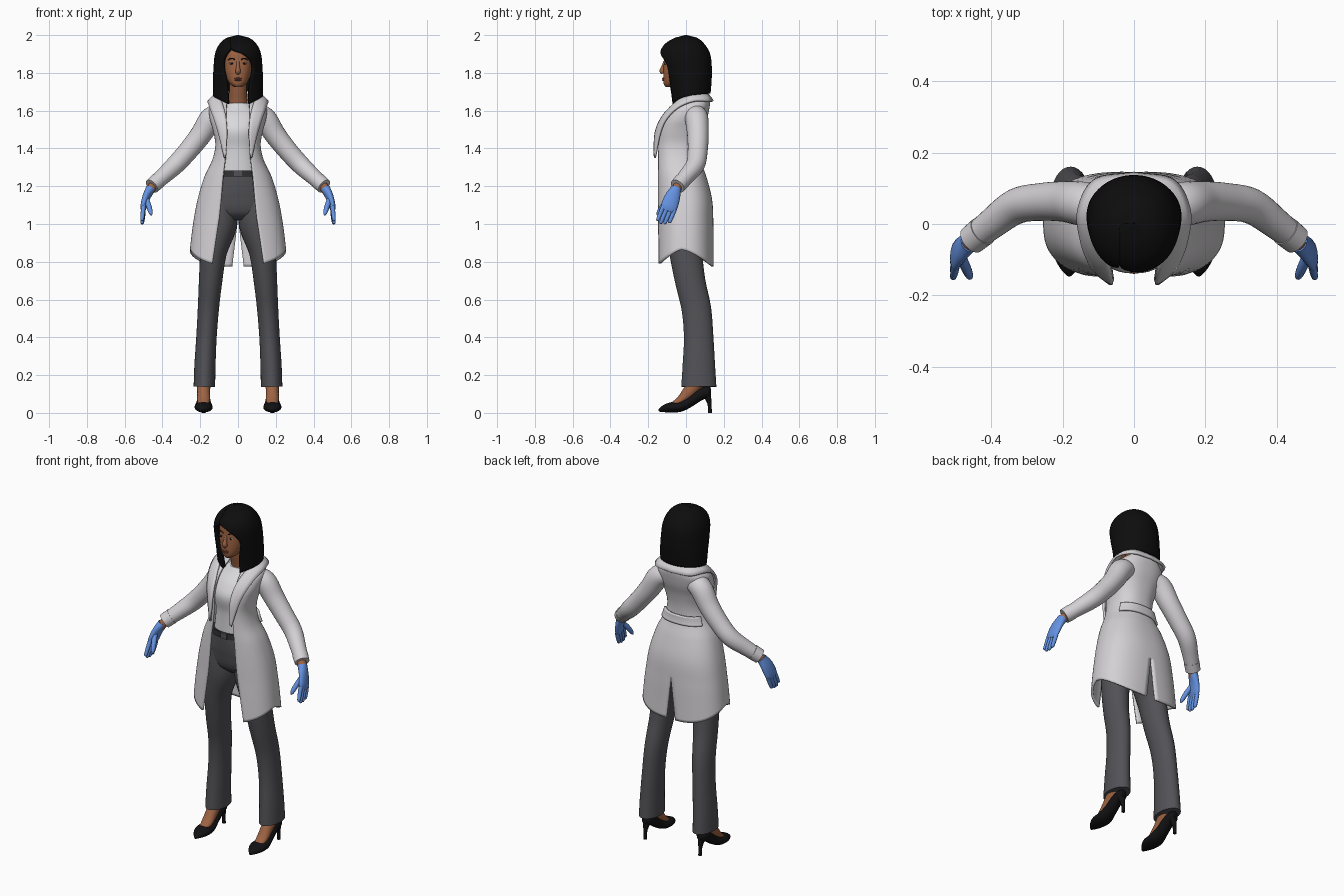
import bpy, bmesh
from math import sin, cos, pi, asin, copysign
from mathutils import Vector

if "Cube" in bpy.data.objects:
    bpy.data.objects.remove(bpy.data.objects["Cube"])


def material(name, r, g, b):
    m = bpy.data.materials.new(name)
    m.use_nodes = True
    m.diffuse_color = (r, g, b, 1)
    shader = next(n for n in m.node_tree.nodes if n.type == 'BSDF_PRINCIPLED')
    shader.inputs["Base Color"].default_value = (r, g, b, 1)
    shader.inputs["Roughness"].default_value = 0.8
    return m


HAIR = material("black hair", .004, .004, .004)
SHOE = material("black leather", .006, .006, .007)
SKIN = material("brown skin", .34, .125, .055)
LIPS = material("lip brown", .24, .07, .045)
EYE = material("eye white", .42, .42, .44)
COAT = material("coat white", .66, .64, .66)
SHIRT = material("shirt white", .7, .69, .71)
GREY = material("trouser grey", .085, .085, .095)
BELT = material("belt dark", .03, .03, .033)
GLOVE = material("glove blue", .13, .29, .76)


def at(rows, t):
    """Smooth interpolation in a table whose first column is the key."""
    n = len(rows)
    i = max(0, min(n - 2, sum(r[0] <= t for r in rows) - 1))
    a, b, p, q = rows[i], rows[i + 1], rows[max(i - 1, 0)], rows[min(i + 2, n - 1)]
    h = b[0] - a[0]
    s = min(1, max(0, (t - a[0]) / h))
    out = []
    for k in range(1, len(a)):
        m0 = (b[k] - p[k]) / (b[0] - p[0]) * h
        m1 = (q[k] - a[k]) / (q[0] - a[0]) * h
        d = b[k] - a[k]
        out.append(a[k] + s * (m0 + s * (3 * d - 2 * m0 - m1 + s * (m0 + m1 - 2 * d))))
    return out


def finish(o, mat, mirror=False, thick=0, offset=-1, angle=.8):
    o.data.materials.append(mat)
    bpy.ops.object.select_all(action='DESELECT')
    o.select_set(True)
    bpy.context.view_layer.objects.active = o
    bpy.ops.object.shade_smooth_by_angle(angle=angle)
    if mirror:
        o.modifiers.new("mirror", 'MIRROR')
    if thick:
        m = o.modifiers.new("thickness", 'SOLIDIFY')
        m.thickness, m.offset = thick, offset
    return o


def skin_grid(name, mat, grid, closed=False, **kw):
    """Faces over a grid of points; closed grids wrap round and are capped."""
    bm = bmesh.new()
    vs = [[bm.verts.new(p) for p in row] for row in grid]
    n = len(vs[0])
    for r, s in zip(vs, vs[1:]):
        for j in range(n if closed else n - 1):
            k = (j + 1) % n
            bm.faces.new((r[j], r[k], s[k], s[j]))
    if closed:
        bm.faces.new(vs[0])
        bm.faces.new(vs[-1])
        bmesh.ops.recalc_face_normals(bm, faces=bm.faces)
    me = bpy.data.meshes.new(name)
    bm.to_mesh(me)
    bm.free()
    o = bpy.data.objects.new(name, me)
    bpy.context.collection.objects.link(o)
    return finish(o, mat, **kw)


def power(v, e):
    return copysign(abs(v) ** e, v)


def oval(row, a, e):
    """Point on a body section (width, front, back); angle 0 is the back."""
    w, f, b = row[:3]
    return w * power(sin(a), e), (f + b) / 2 + (b - f) / 2 * power(cos(a), e)


def loft(name, mat, rows, e=.9, n=40, steps=28, **kw):
    lo, hi = rows[0][0], rows[-1][0]
    grid = []
    for i in range(steps + 1):
        z = hi + (lo - hi) * i / steps
        row = at(rows, z)
        grid.append([(*oval(row, 2 * pi * j / n, e), z) for j in range(n)])
    return skin_grid(name, mat, grid, True, **kw)


def front_angle(x, w, e):
    return pi - copysign(asin(min(1, abs(x) / w) ** (1 / e)), x)


def shell(name, mat, rows, top, hem, start, end, e=.85, nu=40, nz=40, bias=1, gap=lambda z: 0, **kw):
    """Open garment wall running from angle start(z) to end(z)."""
    grid = []
    for i in range(nz + 1):
        line = []
        for j in range(nu + 1):
            u = j / nu
            z = top + (hem(u) - top) * (i / nz) ** bias
            row = at(rows, z)
            x, y = oval(row, start(z, row[0]) * (1 - u) + end(z, row[0]) * u, e)
            g = gap(z)
            line.append((g + x * (1 - g / row[0]), y, z))
        grid.append(line)
    return skin_grid(name, mat, grid, **kw)


def tube(name, mat, pts, side=(0, 1, 0), n=20, sub=5, **kw):
    """Sweep an ellipse along points (x, y, z, radius along side, other radius)."""
    rows = [(i, *p[:4], p[-1]) for i, p in enumerate(pts)]
    samples = [at(rows, i / sub) for i in range((len(rows) - 1) * sub + 1)]
    c = [Vector(s[:3]) for s in samples]
    grid = []
    for i, s in enumerate(samples):
        t = (c[min(i + 1, len(c) - 1)] - c[max(i - 1, 0)]).normalized()
        u = Vector(side)
        u = (u - t * u.dot(t)).normalized()
        v = t.cross(u)
        grid.append([c[i] + u * s[3] * cos(2 * pi * k / n) + v * s[4] * sin(2 * pi * k / n) for k in range(n)])
    return skin_grid(name, mat, grid, True, **kw)


def ball(name, mat, loc, scale, mirror=False):
    bpy.ops.mesh.primitive_uv_sphere_add(segments=20, ring_count=12, radius=1)
    o = bpy.context.object
    o.name = name
    for v in o.data.vertices:
        v.co = Vector(loc) + v.co * Vector(scale)
    return finish(o, mat, mirror)


# Head and neck: height, half width, front, back
HEAD = [(1.725, .02, -.108, -.04), (1.74, .042, -.118, 0), (1.77, .06, -.12, .03),
        (1.81, .073, -.12, .06), (1.86, .08, -.117, .08), (1.92, .077, -.11, .085),
        (1.96, .055, -.08, .06), (1.975, .02, -.03, .03)]
loft("head", SKIN, HEAD)
tube("neck", SKIN, [(0, .035, 1.58, .06), (0, .02, 1.65, .05), (0, 0, 1.72, .046), (0, -.01, 1.78, .046)])
tube("nose", SKIN, [(0, -.112, 1.86, .008), (0, -.12, 1.835, .009), (0, -.126, 1.812, .014),
                    (0, -.119, 1.799, .012)], side=(1, 0, 0))


def face_y(x, z):
    row = at(HEAD, z)
    return oval(row, front_angle(x, row[0], .9), .9)[1]


ball("eyes", EYE, (.033, face_y(.033, 1.85) + .002, 1.85), (.014, .006, .006), True)
ball("irises", HAIR, (.033, face_y(.033, 1.85) - .003, 1.85), (.006, .003, .006), True)
tube("eyebrows", HAIR, [(x, face_y(x, z), z, .003) for x, z in ((.016, 1.871), (.034, 1.877), (.053, 1.868))], mirror=True)
ball("upper_lip", LIPS, (0, face_y(0, 1.77), 1.77), (.021, .006, .005))
ball("lower_lip", LIPS, (0, face_y(0, 1.762), 1.762), (.018, .007, .005))

# Hair: a bob open over the face, with a swept fringe
BOB = [(1.6, .12, -.075, .11), (1.68, .132, -.085, .128), (1.75, .133, -.1, .135), (1.82, .13, -.122, .137),
       (1.9, .122, -.137, .128), (1.95, .1, -.115, .1), (1.985, .06, -.06, .06), (2, .004, -.004, .004)]
PARTING = [(1.6, -.05, .06), (1.68, -.055, .06), (1.75, -.062, .068), (1.82, -.08, .083), (1.87, -.078, .066),
           (1.905, -.062, .02), (1.925, -.045, -.03), (1.94, -.04, -.04), (2, -.04, -.04)]
shell("hair", HAIR, BOB, 2, lambda u: 1.69 - .055 * abs(2 * u - 1) ** 3,
      lambda z, w: -front_angle(-at(PARTING, z)[0], w, .95),
      lambda z, w: front_angle(at(PARTING, z)[1], w, .95),
      e=.95, nu=72, nz=48, bias=1.5, thick=.02)

# Shirt and trousers
loft("shirt", SHIRT, [(1.25, .118, -.122, .06), (1.4, .1, -.125, .055), (1.5, .115, -.138, .07),
                      (1.57, .12, -.1, .09), (1.61, .095, -.06, .09), (1.64, .062, -.035, .08)])
loft("trouser_hips", GREY, [(1.02, .09, -.06, .06), (1.06, .175, -.1, .11), (1.15, .17, -.12, .11),
                            (1.22, .14, -.126, .085), (1.28, .122, -.126, .062)])
loft("belt", BELT, [(1.25, .134, -.132, .075), (1.283, .125, -.131, .066)], steps=2)
bpy.ops.mesh.primitive_cube_add(size=1, location=(0, -.133, 1.267))
buckle = bpy.context.object
buckle.name = "buckle"
buckle.scale = (.04, .008, .034)
finish(buckle, GREY)
tube("trouser_legs", GREY, [(.09, -.005, 1.15, .085, .1), (.102, -.002, 1, .097, .104), (.13, 0, .85, .071, .088),
                            (.145, .022, .7, .062, .08), (.157, .055, .55, .056, .078),
                            (.167, .067, .4, .054, .078), (.175, .068, .25, .056, .086),
                            (.178, .068, .138, .057, .093)], side=(1, 0, 0), n=32, mirror=True)

# Coat: height, half width, front, back, half opening
WALL = [(.75, .264, -.155, .147, .125), (.86, .255, -.156, .146, .115), (1, .238, -.157, .145, .103),
        (1.13, .214, -.158, .138, .09), (1.25, .178, -.158, .108, .08), (1.34, .136, -.159, .078, .07),
        (1.42, .12, -.159, .077, .065), (1.5, .134, -.152, .092, .064), (1.56, .15, -.128, .112, .064),
        (1.62, .15, -.085, .125, .062), (1.65, .12, -.045, .128, .058), (1.675, .09, -.02, .125, .05)]
shell("coat", COAT, WALL, 1.675, lambda u: .865 - .09 * abs(cos(2.6 * u)) ** 1.2,
      lambda z, w: 0, lambda z, w: front_angle(at(WALL, z)[3], w, .85),
      nz=56, gap=lambda z: max(0, 1.03 - z) * .12, mirror=True, thick=.012)

# Half belt on the back of the coat
shell("back_belt", COAT, [(z, w + .012, f, b + .012) for z, w, f, b, o in WALL], 1.375, lambda u: 1.325,
      lambda z, w: -1.05, lambda z, w: 1.05, nz=6, thick=.014)

# Collar running into the lapels
INNER = [(0, 0, .1, 1.695), (1, .07, .085, 1.698), (2, .1, .02, 1.688), (3, .085, -.05, 1.645),
         (4, .064, -.122, 1.57), (5, .058, -.161, 1.48), (6, .064, -.165, 1.36)]
OUTER = [(0, 0, .142, 1.65), (1, .11, .122, 1.65), (2, .155, .04, 1.65), (3, .148, -.045, 1.615),
         (4, .125, -.108, 1.55), (5, .1, -.14, 1.47), (6, .07, -.163, 1.35)]
strip = []
for i in range(43):
    a, b = Vector(at(INNER, i / 7)), Vector(at(OUTER, i / 7))
    strip.append([a.lerp(b, k / 4) + Vector((0, -.002, .008)) * sin(pi * k / 4) for k in range(5)])
skin_grid("collar_and_lapels", COAT, strip, mirror=True, thick=.012, offset=0)

# Sleeves, cuffs and wrists
tube("sleeves", COAT, [(.085, .045, 1.578, .055), (.14, .056, 1.558, .062), (.195, .063, 1.475, .057),
                       (.26, .062, 1.392, .053), (.33, .05, 1.315, .05), (.4, 0, 1.25, .043),
                       (.45, -.04, 1.205, .038)], n=28, mirror=True)
tube("cuffs", COAT, [(.425, -.02, 1.228, .043), (.456, -.045, 1.2, .041)], n=28, mirror=True)
tube("wrists", SKIN, [(.44, -.033, 1.215, .026), (.472, -.062, 1.17, .024)], mirror=True)

# Gloved hands
ACROSS = Vector((0, -.85, .5))
tube("glove_palms", GLOVE, [(.462, -.052, 1.188, .028, .026), (.484, -.07, 1.145, .04, .021),
                            (.499, -.088, 1.095, .044, .017), (.504, -.097, 1.068, .036, .01)],
     side=ACROSS, mirror=True)
for i, (finger, length) in enumerate((("little", .75), ("ring", .95), ("middle", 1.05), ("index", 1))):
    base = Vector((.5, -.09, 1.085)) + ACROSS * (.0213 * i - .032)
    reach = Vector((.008, -.035, -.085)) * length
    tube(finger + "_fingers", GLOVE, [(*(base + reach * t), r) for t, r in
                                      ((-.1, .011), (.4, .0115), (.9, .009), (1, .003))], n=12, mirror=True)
tube("thumbs", GLOVE, [(.488, -.085, 1.14, .014), (.472, -.122, 1.095, .014),
                       (.462, -.145, 1.06, .011), (.459, -.152, 1.046, .004)], n=12, mirror=True)

# Feet and high-heeled shoes
FOOT_X = .182
tube("feet", SKIN, [(FOOT_X, .065, .17, .04, .042), (FOOT_X, .02, .115, .034, .036),
                    (FOOT_X, -.025, .07, .034, .024), (FOOT_X, -.065, .045, .028, .015)],
     side=(1, 0, 0), mirror=True)
SOLE = [(-.145, .012, .006, .006), (-.12, .021, .028, .018), (-.08, .029, .046, .027), (-.03, .034, .047, .028),
        (.02, .06, .037, .029), (.07, .096, .033, .032), (.115, .112, .029, .03), (.132, .114, .014, .02)]
tube("shoes", SHOE, [(FOOT_X, *p) for p in SOLE], side=(1, 0, 0), n=24, mirror=True)
tube("heels", SHOE, [(FOOT_X, .108, .105, .024), (FOOT_X, .122, .06, .013), (FOOT_X, .126, .03, .01),
                     (FOOT_X, .127, 0, .01)], n=14, mirror=True)
